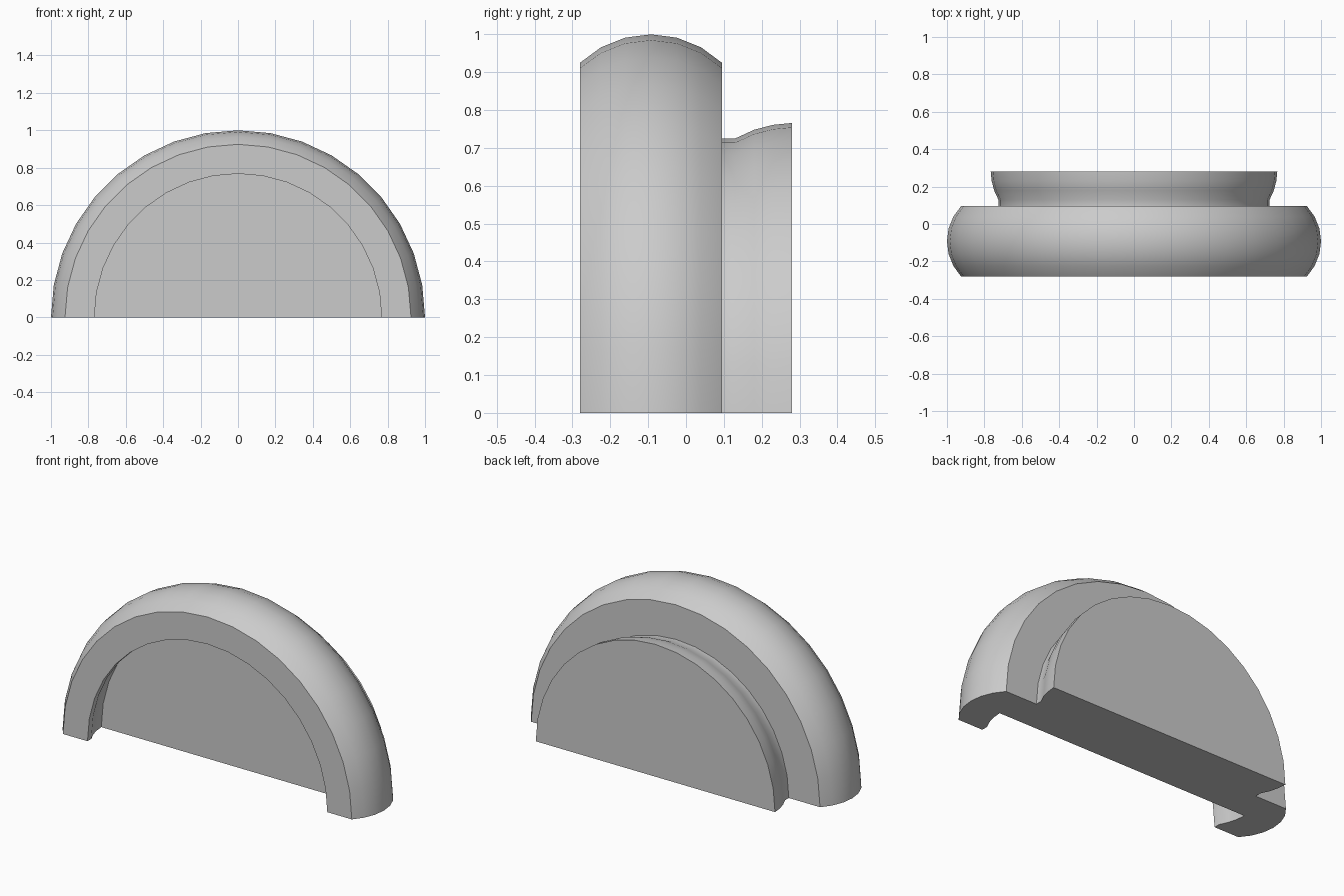
import bpy
import bmesh
import math
from mathutils import Matrix, Vector

cube = bpy.data.objects.get("Cube")
if cube:
    bpy.data.objects.remove(cube)

FRONT, STEP, BACK = -0.28, 0.095, 0.28
DEPTH = BACK - STEP      # plug length, equal to socket depth
CLEARANCE = 0.043        # socket is slightly larger than the plug
SEGMENTS = 18

grey = bpy.data.materials.new("plain_grey")
grey.use_nodes = True
colour = (0.6, 0.6, 0.6, 1)
grey.diffuse_color = colour
grey.node_tree.nodes["Principled BSDF"].inputs["Base Color"].default_value = colour

# Plug outline: straight neck flaring to a rounded lip, as (distance, radius)
plug = [(0, 0.725), (0.035, 0.725), (0.085, 0.748), (0.135, 0.761), (DEPTH, 0.766)]

# Bulging rim: arc through both side edges and the crown
half = (STEP - FRONT) / 2
sag = 0.075
arc_r = (half ** 2 + sag ** 2) / (2 * sag)
sweep = math.asin(half / arc_r)
rim = []
for i in range(7):
    a = sweep * (i / 3 - 1)
    rim.append(((FRONT + STEP) / 2 + arc_r * math.sin(a), 1 - arc_r * (1 - math.cos(a))))

# Full section from the socket floor, around the rim, to the plug end
section = [(FRONT + DEPTH, 0)]
section += [(FRONT + d, r + CLEARANCE) for d, r in reversed(plug)]
section += rim
section += [(STEP + d, r) for d, r in plug]
section.append((BACK, 0))

# Revolve the section half a turn about the y axis
bm = bmesh.new()
verts = [bm.verts.new((r, y, 0)) for y, r in section]
edges = [bm.edges.new(pair) for pair in zip(verts, verts[1:])]
bmesh.ops.spin(bm, geom=verts + edges, cent=(0, 0, 0), axis=(0, -1, 0),
               angle=math.pi, steps=SEGMENTS)
bmesh.ops.remove_doubles(bm, verts=bm.verts, dist=0.0001)

# Close the flat underside and merge coplanar faces
boundary = [e for e in bm.edges if e.is_boundary]
bmesh.ops.contextual_create(bm, geom=boundary)
bmesh.ops.recalc_face_normals(bm, faces=bm.faces)
bmesh.ops.dissolve_limit(bm, angle_limit=0.005, verts=bm.verts, edges=bm.edges)

mesh = bpy.data.meshes.new("half_disc_connector")
bm.to_mesh(mesh)
bm.free()
mesh.materials.append(grey)
obj = bpy.data.objects.new("half_disc_connector", mesh)
bpy.context.collection.objects.link(obj)

bpy.ops.object.select_all(action="DESELECT")
obj.select_set(True)
bpy.context.view_layer.objects.active = obj
bpy.ops.object.shade_smooth_by_angle(angle=math.radians(32))
